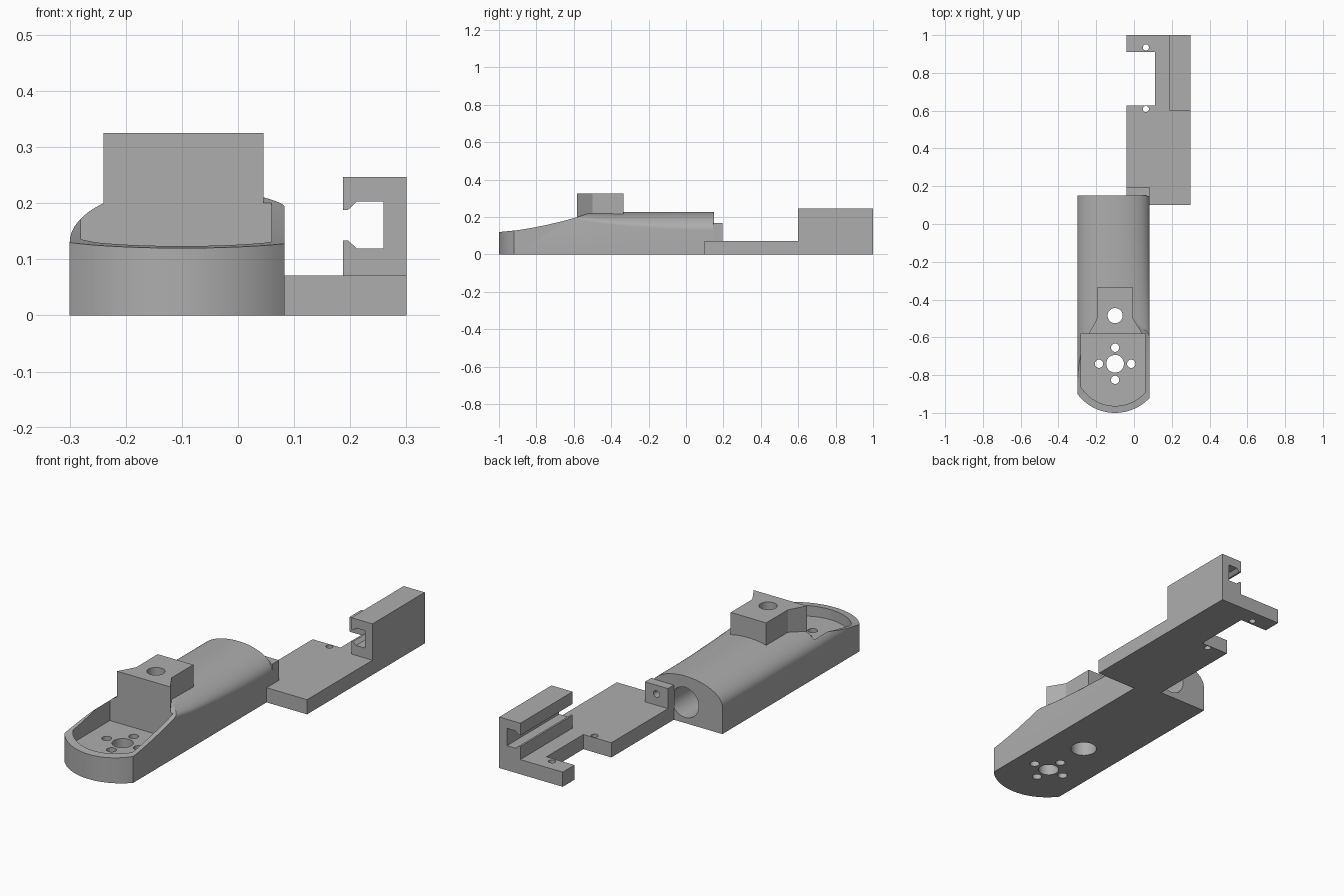
import bpy, bmesh, math
from mathutils import Matrix, Vector

cube = bpy.data.objects.get("Cube")
if cube:
    bpy.data.objects.remove(cube, do_unlink=True)

grey = bpy.data.materials.new("plain_grey")
grey.use_nodes = True
colour = (0.42, 0.42, 0.42, 1)
grey.diffuse_color = colour
grey.node_tree.nodes["Principled BSDF"].inputs["Base Color"].default_value = colour


def finish(name, bm):
    bmesh.ops.recalc_face_normals(bm, faces=bm.faces)
    mesh = bpy.data.meshes.new(name)
    bm.to_mesh(mesh)
    bm.free()
    mesh.materials.append(grey)
    obj = bpy.data.objects.new(name, mesh)
    bpy.context.collection.objects.link(obj)
    return obj


def loft(name, rings):
    """Skin a row of matching closed rings and cap both ends."""
    bm = bmesh.new()
    rows = [[bm.verts.new(p) for p in ring] for ring in rings]
    for a, b in zip(rows, rows[1:]):
        for i in range(len(a)):
            j = (i + 1) % len(a)
            bm.faces.new((a[i], a[j], b[j], b[i]))
    bm.faces.new(rows[0])
    bm.faces.new(rows[-1])
    return finish(name, bm)


def prism(name, outline, lo, hi, axis="z"):
    """Extrude a flat outline along one axis."""
    place = {"z": lambda u, v, d: (u, v, d),
             "y": lambda u, v, d: (u, d, v),
             "x": lambda u, v, d: (d, u, v)}[axis]
    return loft(name, [[place(u, v, d) for u, v in outline] for d in (lo, hi)])


def rod(x, v, radius, lo, hi, axis="z"):
    ring = [(x + radius * math.cos(i * math.tau / 32),
             v + radius * math.sin(i * math.tau / 32)) for i in range(32)]
    return prism("hole_cutter", ring, lo, hi, axis)


def apply(obj, tool, operation="DIFFERENCE"):
    mod = obj.modifiers.new("cut", "BOOLEAN")
    mod.operation, mod.object, mod.solver = operation, tool, "EXACT"
    bpy.ops.object.select_all(action="DESELECT")
    bpy.context.view_layer.objects.active = obj
    obj.select_set(True)
    bpy.ops.object.modifier_apply(modifier=mod.name)
    bpy.data.objects.remove(tool, do_unlink=True)


def round_nose(left, right, rear, radius, steps=28):
    """Plan outline with a circular nose at the front."""
    xs = [left + (right - left) * i / steps for i in range(steps + 1)]
    nose = [(x, MID_Y - math.sqrt(radius ** 2 - (x - MID_X) ** 2)) for x in xs]
    return nose + [(right, rear), (left, rear)]


MID_X, MID_Y = -0.1, -0.75
LEFT, RIGHT, REAR = -0.3, 0.083, 0.15
TOP, SPRING = 0.228, 0.13


def section(y, right_spring):
    """Arched section whose right shoulder can be raised."""
    ring = [(LEFT, y, 0)]
    for i in range(33):
        a = math.pi * (1 - i / 32)
        c, s = math.cos(a), math.sin(a)
        half, base = (MID_X - LEFT, SPRING) if c < 0 else (RIGHT - MID_X, right_spring)
        ring.append((MID_X + half * c, y, base + (TOP - base) * s))
    return ring + [(RIGHT, y, 0)]


# Arched body, trimmed to the rounded nose and the sloping front
body = loft("body", [section(y, z) for y, z in (
    (-1.1, 0.193), (-0.6, 0.193), (-0.48, 0.17), (-0.3, 0.15),
    (-0.1, 0.134), (0.02, 0.13), (REAR, SPRING))])
apply(body, prism("nose_trim", round_nose(LEFT - 0.0005, RIGHT + 0.0005, 0.3, 0.25), -0.1, 0.5),
      "INTERSECT")
slope = [(-1.1, 0.117), (-1, 0.12), (-0.9, 0.13), (-0.82, 0.143), (-0.75, 0.157),
         (-0.66, 0.178), (-0.58, 0.2), (-0.48, 0.235), (-0.48, 0.5), (-1.1, 0.5)]
apply(body, prism("slope_trim", slope, -0.5, 0.5, "x"))

# Front tray, cable bore and drilled holes
apply(body, prism("tray_cutter", round_nose(-0.28, 0.06, -0.58, 0.213), 0.075, 0.5))
apply(body, rod(MID_X, 0.1, 0.073, -0.5, 0.3, "y"))
apply(body, rod(MID_X, -0.74, 0.047, -0.1, 0.3))
for k in range(4):
    a = k * math.pi / 2
    apply(body, rod(MID_X + 0.085 * math.cos(a), -0.74 + 0.085 * math.sin(a), 0.022, -0.1, 0.3))
apply(body, rod(MID_X, -0.485, 0.06, -0.1, 0.1))
apply(body, rod(MID_X, -0.485, 0.04, 0.05, 0.4))

# Raised block with a flared front
block = prism("raised_block", [(-0.24, -0.582), (0.045, -0.582), (-0.005, -0.5),
                               (-0.005, -0.335), (-0.195, -0.335), (-0.195, -0.5)], 0.18, 0.325)
apply(block, rod(MID_X, -0.485, 0.04, 0, 0.5))

# Rear plate with a side notch and two pin holes
plate = prism("rear_plate", [(RIGHT, 0.1), (0.3, 0.1), (0.3, 1), (-0.04, 1), (-0.04, 0.91),
                             (0.11, 0.91), (0.11, 0.628), (-0.04, 0.628), (-0.04, REAR),
                             (RIGHT, REAR)], 0, 0.071)
for y in (0.935, 0.609):
    apply(plate, rod(0.063, y, 0.016, -0.1, 0.2))

# Slotted rail, mirrored about the middle of its slot
lower = [(0.187, 0.071), (0.187, 0.134), (0.196, 0.134), (0.212, 0.119), (0.259, 0.119)]
upper = [(0.259, 0.203), (0.212, 0.203), (0.196, 0.188), (0.187, 0.188), (0.187, 0.247)]
rail = prism("slotted_rail", lower + upper + [(0.3, 0.247), (0.3, 0.071)], 0.6, 1, "y")

# Upright tab joining plate and body
tab = prism("joining_tab", [(-0.04, 0), (RIGHT, 0), (RIGHT, 0.168), (-0.04, 0.168)],
            0.145, 0.195, "y")
apply(tab, rod(0.022, 0.125, 0.016, 0.1, 0.3, "y"))

for obj in (body, block, plate, rail, tab):
    bpy.ops.object.select_all(action="DESELECT")
    bpy.context.view_layer.objects.active = obj
    obj.select_set(True)
    bpy.ops.object.shade_smooth_by_angle(angle=math.radians(25))
